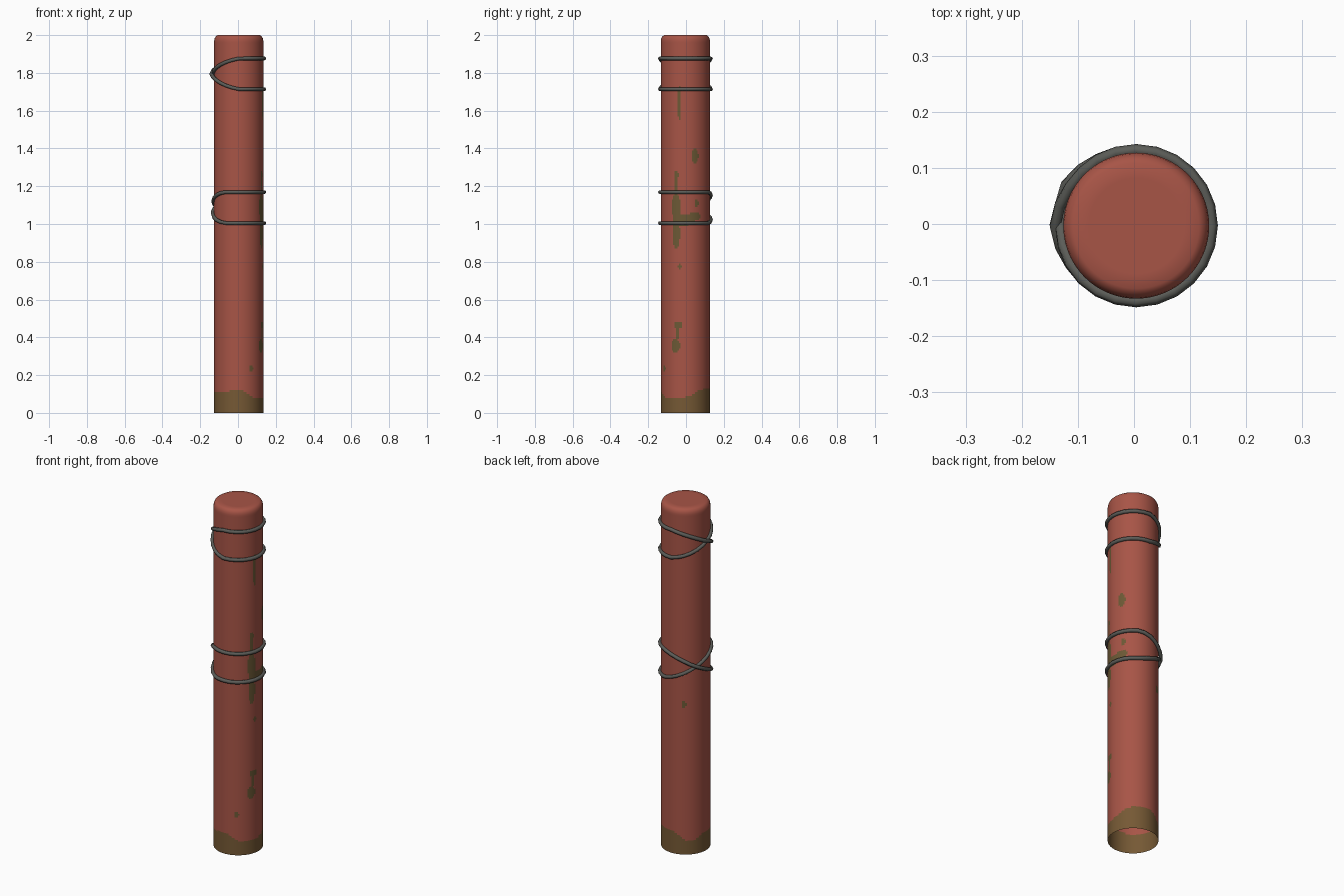
import bpy, bmesh, math

if "Cube" in bpy.data.objects:
    bpy.data.objects.remove(bpy.data.objects["Cube"])

CX, CY, R = 0.004, -0.003, 0.13


def material(name, rgb):
    m = bpy.data.materials.new(name)
    m.diffuse_color = (*rgb, 1)
    m.use_nodes = True
    m.node_tree.nodes["Principled BSDF"].inputs["Base Color"].default_value = m.diffuse_color
    return m


red = material("faded red paint", (0.39, 0.09, 0.062))
brown = material("muddy brown", (0.18, 0.1, 0.035))
olive = material("olive stain", (0.15, 0.1, 0.036))
grey = material("dark grey wire", (0.105, 0.108, 0.097))

# Muddy base height every 45 degrees, starting at +x
MUD = [0.085, 0.125, 0.13, 0.075, 0.115, 0.11, 0.12, 0.08]

# Stains: distance around from +x, height, half width, half height
STAINS = [(-.032, 1.64, .010, .09), (.052, 1.36, .022, .038),
          (-.05, 1.26, .013, .018), (-.052, 1.18, .008, .10),
          (-.05, 1.09, .028, .065), (-.05, .95, .022, .08),
          (-.01, 1.02, .06, .028), (.05, 1.04, .032, .025),
          (.062, 1.11, .013, .022), (-.03, .775, .010, .013),
          (-.038, .465, .020, .020), (-.045, .42, .008, .05),
          (-.054, .355, .026, .036), (-.135, .235, .013, .014),
          (.275, .87, .013, .018)]


def mud_height(a):
    t = (a % math.tau) / math.tau * 8
    i = int(t)
    f = t - i
    f = f * f * (3 - 2 * f)
    return MUD[i % 8] * (1 - f) + MUD[(i + 1) % 8] * f


def colour_index(a, z):
    if z < mud_height(a):
        return 1
    s = R * ((a + math.pi) % math.tau - math.pi)
    for cs, cz, w, h in STAINS:
        if ((s - cs) / w) ** 2 + ((z - cz) / h) ** 2 < 1:
            return 2
    return 0


# Pole: open at the bottom, rounded rim at the top
COLS = 96
profile = [(R, 0.01 * i) for i in range(198)]
profile += [(0.128, 1.982), (0.122, 1.993), (0.112, 2.0), (0.085, 2.0)]
bm = bmesh.new()
rows = []
for r, z in profile:
    rows.append([bm.verts.new((CX + r * math.cos(math.tau * k / COLS),
                               CY + r * math.sin(math.tau * k / COLS), z))
                 for k in range(COLS)])
for j in range(len(rows) - 1):
    zm = (profile[j][1] + profile[j + 1][1]) / 2
    for k in range(COLS):
        n = (k + 1) % COLS
        f = bm.faces.new((rows[j][k], rows[j][n], rows[j + 1][n], rows[j + 1][k]))
        f.material_index = colour_index(math.tau * (k + 0.5) / COLS, zm)
bm.faces.new(rows[-1])
for f in bm.faces:
    f.smooth = True
mesh = bpy.data.meshes.new("pole")
bm.to_mesh(mesh)
bm.free()
for m in (red, brown, olive):
    mesh.materials.append(m)
pole = bpy.data.objects.new("pole", mesh)
bpy.context.collection.objects.link(pole)


# Wires: two turns in one closed loop that crosses itself at one side
def wire(name, z_mid, half_gap, cross_deg, spread_deg):
    steps = 24
    pts = []
    for turn in (0, 1):
        sign = 1 if turn == 0 else -1
        for k in range(steps):
            phi = -math.pi + math.tau * k / steps   # angle from the crossing
            t = max(-1, min(1, phi / math.radians(spread_deg)))
            f = 0.5 * t + 0.5 * math.sin(t * math.pi / 2)
            bump = 0.010 * max(0, 1 - abs(phi) / 0.6) if turn else 0
            r = 0.135 + bump
            a = math.radians(cross_deg) + phi
            pts.append((CX + r * math.cos(a), CY + r * math.sin(a),
                        z_mid + sign * half_gap * f))
    cu = bpy.data.curves.new(name, 'CURVE')
    cu.dimensions = '3D'
    cu.bevel_depth = 0.0105
    cu.bevel_resolution = 1
    sp = cu.splines.new('POLY')
    sp.points.add(len(pts) - 1)
    for p, co in zip(sp.points, pts):
        p.co = (*co, 1)
    sp.use_cyclic_u = True
    cu.materials.append(grey)
    ob = bpy.data.objects.new(name, cu)
    bpy.context.collection.objects.link(ob)
    bpy.ops.object.select_all(action='DESELECT')
    ob.select_set(True)
    bpy.context.view_layer.objects.active = ob
    bpy.ops.object.convert(target='MESH')


wire("upper_wire", 1.795, 0.081, 180, 90)
wire("lower_wire", 1.087, 0.082, 150, 85)
